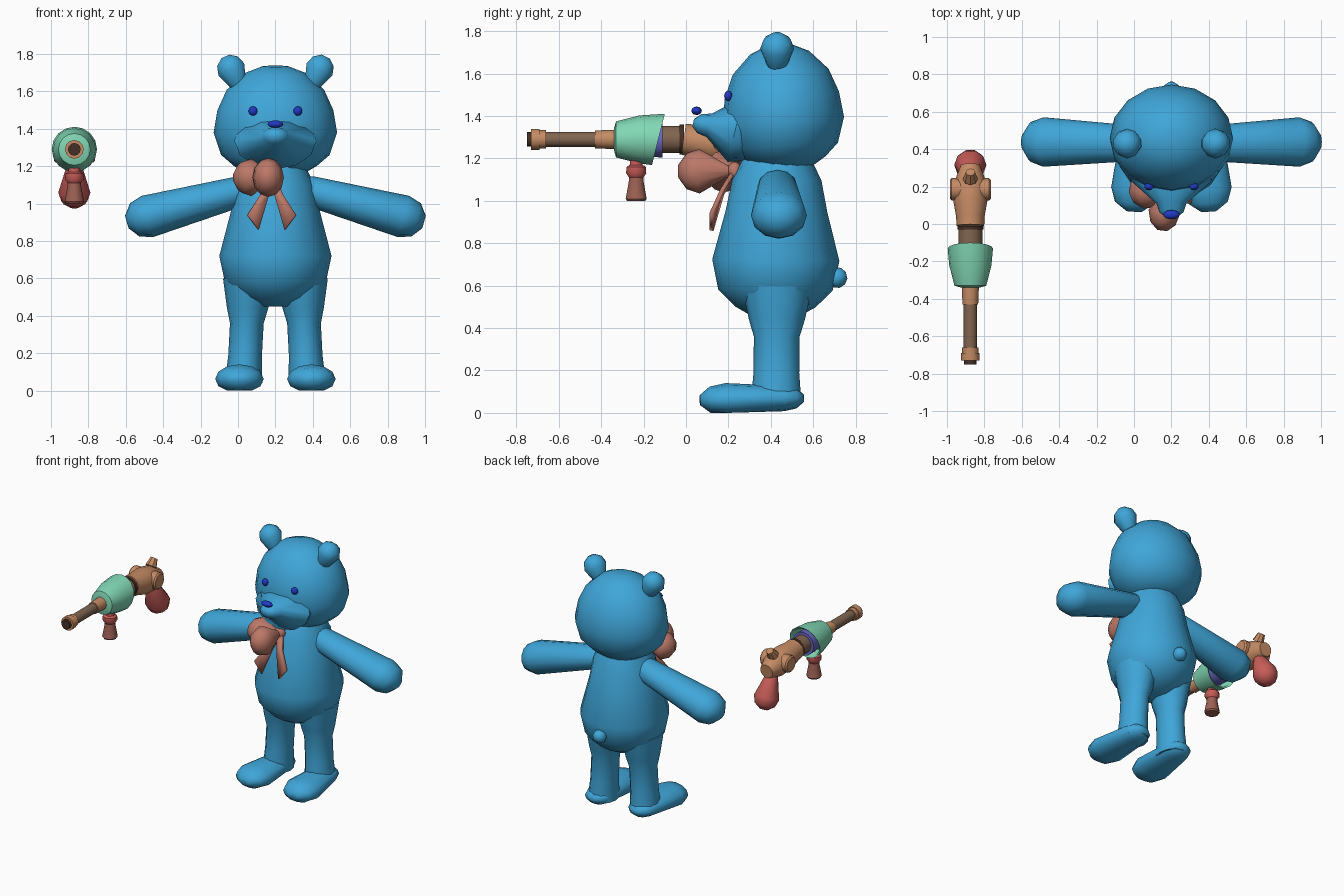
import bpy, bmesh, math
from mathutils import Vector

cube = bpy.data.objects.get("Cube")
if cube:
    bpy.data.objects.remove(cube, do_unlink=True)


def material(name, *rgb):
    mat = bpy.data.materials.new(name)
    mat.use_nodes = True
    mat.diffuse_color = (*rgb, 1)
    shader = mat.node_tree.nodes["Principled BSDF"]
    shader.inputs["Base Color"].default_value = (*rgb, 1)
    return mat


fur = material("fur blue", .05, .38, .69)
navy = material("eye blue", .015, .04, .55)
rose = material("bow rose", .5, .19, .14)
tan = material("copper tan", .56, .26, .13)
brown = material("barrel brown", .22, .13, .08)
mint = material("mint green", .22, .68, .46)
red = material("stock red", .58, .11, .1)
russet = material("grip russet", .34, .12, .09)
violet = material("violet", .14, .14, .55)
dark = material("bore dark", .06, .03, .02)


def finish(name, bm, mat, angle):
    bmesh.ops.recalc_face_normals(bm, faces=bm.faces)
    mesh = bpy.data.meshes.new(name)
    bm.to_mesh(mesh)
    bm.free()
    mesh.materials.append(mat)
    part = bpy.data.objects.new(name, mesh)
    bpy.context.collection.objects.link(part)
    bpy.ops.object.select_all(action="DESELECT")
    part.select_set(True)
    bpy.context.view_layer.objects.active = part
    bpy.ops.object.shade_smooth_by_angle(angle=math.radians(angle))
    return part


# Profile of (distance, radius) turned about the line from start to end;
# squash scales the cross-section along the world axes
def turned(name, mat, start, end, profile, squash=(1, 1, 1), sides=12, angle=60):
    start = Vector(start)
    axis = (Vector(end) - start).normalized()
    across = axis.cross(Vector((0, 0, 1)))
    across = across.normalized() if across.length > .1 else Vector((1, 0, 0))
    upward = axis.cross(across)
    bm = bmesh.new()
    loops = []
    for distance, radius in profile:
        loop = []
        for i in range(sides):
            turn = math.tau * i / sides
            offset = (across * math.cos(turn) + upward * math.sin(turn)) * radius
            offset = Vector(a * b for a, b in zip(offset, squash))
            loop.append(bm.verts.new(start + axis * distance + offset))
        loops.append(loop)
    for low, high in zip(loops, loops[1:]):
        for i in range(sides):
            bm.faces.new((low[i - 1], low[i], high[i], high[i - 1]))
    bm.faces.new(loops[0])
    bm.faces.new(loops[-1])
    return finish(name, bm, mat, angle)


# Tapered shape with rounded tips at start and end
def capsule(name, mat, start, end, start_radius, end_radius, **options):
    length = (Vector(end) - Vector(start)).length
    angles = [math.pi / 2 * step for step in (.2, .6, 1)]
    profile = [(start_radius * (1 - math.cos(a)), start_radius * math.sin(a))
               for a in angles]
    profile += [(length - end_radius * (1 - math.cos(a)), end_radius * math.sin(a))
                for a in reversed(angles)]
    return turned(name, mat, start, end, profile, **options)


def ball(name, mat, centre, size):
    bm = bmesh.new()
    bmesh.ops.create_uvsphere(bm, u_segments=10, v_segments=6, radius=1)
    bmesh.ops.scale(bm, vec=size, verts=bm.verts)
    bmesh.ops.translate(bm, vec=centre, verts=bm.verts)
    return finish(name, bm, mat, 60)


# Bear torso, head and face
middle = .2
turned("torso", fur, (middle, .42, .45), (middle, .43, 1.2),
       [(0, .1), (.05, .19), (.13, .27), (.27, .3), (.5, .24), (.65, .21), (.75, .16)],
       sides=16)
turned("head", fur, (middle, .47, 1.16), (middle, .44, 1.74),
       [(0, .15), (.04, .22), (.1, .29), (.22, .33), (.34, .31),
        (.45, .26), (.54, .16), (.575, .07)],
       squash=(1, .87, 1), sides=16)
capsule("muzzle", fur, (middle, .03, 1.37), (middle, .45, 1.3), .08, .22,
        squash=(1, 1, .7))
ball("nose", navy, (middle, .05, 1.425), (.045, .025, .02))
capsule("tail", fur, (middle, .64, .62), (middle, .76, .65), .035, .05, sides=8)

# Paired ears, eyes, arms, legs and feet
for side, sign in (("left", 1), ("right", -1)):
    def out(offset, y, z):
        return middle + sign * offset, y, z

    capsule("ear_" + side, fur, out(.18, .43, 1.6), out(.27, .43, 1.79), .05, .08,
            sides=10)
    ball("eye_" + side, navy, out(.12, .2, 1.495), (.025, .02, .025))
    capsule("arm_" + side, fur, out(.1, .43, 1.09), out(.8, .44, .9), .085, .12,
            squash=(1, 1.1, .95))
    turned("leg_" + side, fur, out(.17, .425, .04), out(.14, .43, .6),
           [(0, .1), (.15, .09), (.32, .09), (.4, .11), (.56, .14)],
           squash=(1, 1.2, 1))
    foot = capsule("foot_" + side, fur, out(.2, .06, .06), out(.17, .56, .07), .13, .1,
                   squash=(1, 1, .6))
    for vertex in foot.data.vertices:
        vertex.co.z = max(0, vertex.co.z)

# Bow with two puffy loops, a knot and hanging ribbons
knot = (.18, .23, 1.14)
capsule("bow_loop_front", rose, knot, (.15, -.04, 1.14), .02, .105, squash=(.8, 1, 1))
capsule("bow_loop_side", rose, knot, (-.02, .14, 1.14), .02, .1)
ball("bow_knot", rose, knot, (.04, .035, .045))


def ribbon(name, sign):
    bm = bmesh.new()
    rows = []
    for drop, y, inner, outer, slant in ((1.13, .22, -.01, .03, 0),
                                         (1.04, .17, .02, .06, .01),
                                         (.9, .12, .07, .13, .04)):
        rows.append([bm.verts.new((knot[0] + sign * inner, y, drop - slant)),
                     bm.verts.new((knot[0] + sign * outer, y, drop + slant))])
    for upper, lower in zip(rows, rows[1:]):
        bm.faces.new((*upper, *reversed(lower)))
    part = finish(name, bm, rose, 40)
    thickness = part.modifiers.new("thickness", "SOLIDIFY")
    thickness.thickness = .02
    thickness.offset = 0


ribbon("ribbon_left", 1)
ribbon("ribbon_right", -1)

# Blaster barrel: straight pieces on one line
gun_x, gun_z = -.875, 1.29


def on_line(y):
    return gun_x, y, gun_z


def tube(name, mat, front, back, front_radius, back_radius):
    turned(name, mat, on_line(front), on_line(back),
           [(0, front_radius), (back - front, back_radius)], angle=35)


tube("barrel_tip", dark, -.75, -.72, .034, .034)
tube("muzzle_ring", tan, -.73, -.69, .05, .05)
tube("muzzle_sleeve", tan, -.7, -.66, .044, .044)
tube("barrel", brown, -.67, -.42, .036, .036)
tube("barrel_collar", tan, -.43, -.33, .042, .046)
tube("core_ring", violet, -.24, -.11, .08, .085)
tube("rear_barrel", brown, -.12, -.02, .064, .064)
tube("seam_ring", dark, -.03, -.01, .07, .07)

# Flared guard with a hollow, slanted rear
guard = turned("guard", mint, on_line(-.34), on_line(0),
               [(0, .05), (.01, .085), (.12, .113), (.21, .121), (.2, .108), (.1, .09)],
               sides=16, angle=45)
for vertex in guard.data.vertices:
    if vertex.co.y > -.2:
        vertex.co.y += (vertex.co.z - gun_z) / 4

# Receiver, side knobs, hammer and stock
turned("receiver", tan, on_line(-.01), (gun_x, .32, 1.25),
       [(0, .074), (.05, .076), (.14, .092), (.23, .088), (.33, .05)], angle=40)
turned("side_knobs", tan, (gun_x - .11, .185, 1.28), (gun_x + .11, .185, 1.28),
       [(0, .05), (.01, .06), (.21, .06), (.22, .05)], angle=35)
turned("hammer", tan, (gun_x, .24, 1.34), (gun_x, .28, 1.39),
       [(0, .04), (.06, .025)], sides=8, angle=35)
capsule("stock", red, (gun_x, .24, 1.23), (gun_x, .35, .98), .045, .086, sides=10)

# Foregrip under the guard
turned("grip_collar", red, (gun_x, -.235, 1.2), (gun_x, -.235, 1.1),
       [(0, .03), (.03, .032), (.04, .048), (.07, .05), (.09, .035)],
       sides=10, angle=40)
turned("foregrip", russet, (gun_x, -.235, 1.12), (gun_x, -.235, 1),
       [(0, .035), (.03, .037), (.11, .052), (.12, .045)], sides=10, angle=40)
